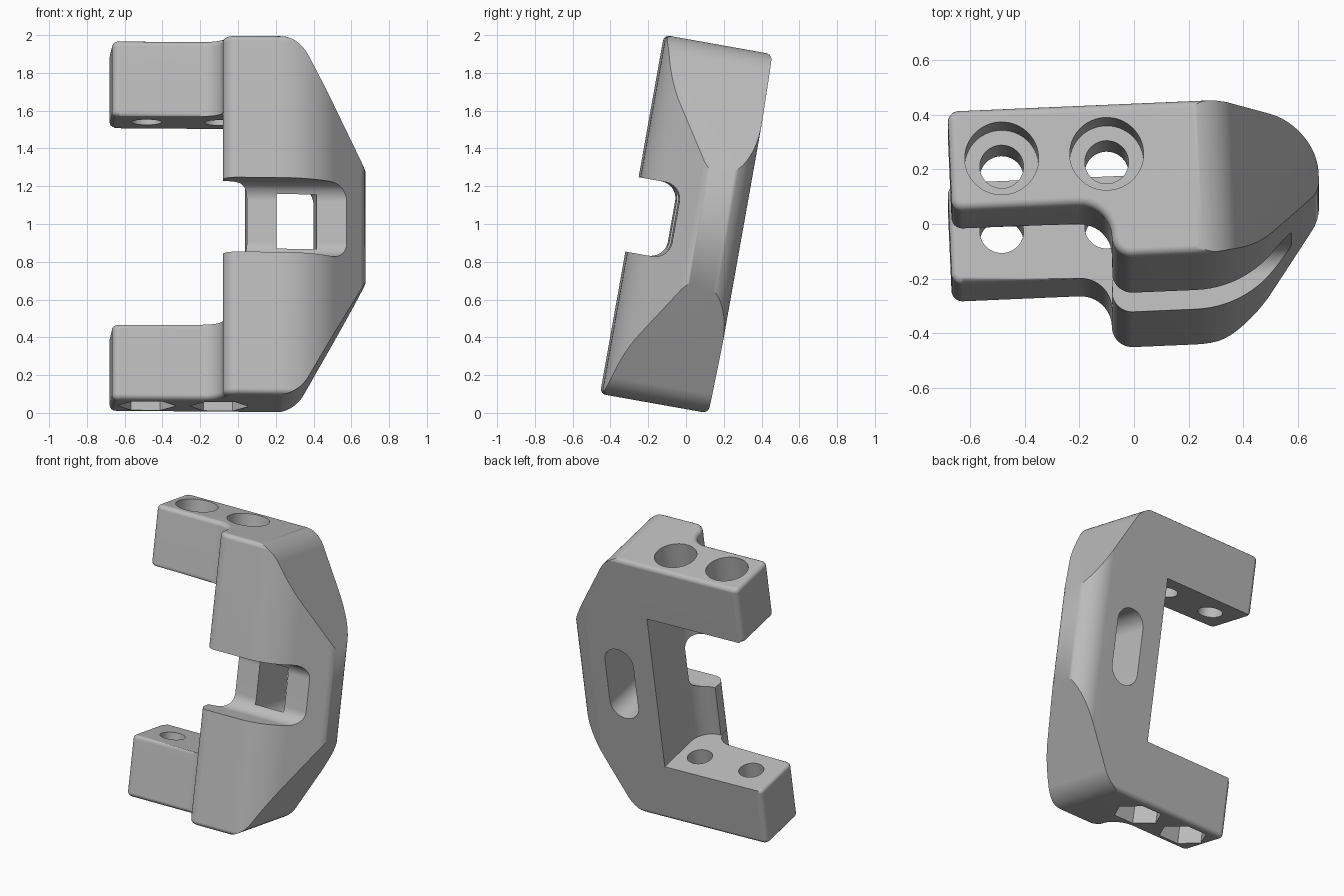
import bpy, bmesh, math
from mathutils import Matrix, Vector

old = bpy.data.objects.get("Cube")
if old:
    bpy.data.objects.remove(old, do_unlink=True)


def rounded(points, steps=12):
    """Outline from (a, b, radius) corners, each filleted by its radius."""
    out = []
    for i, (a, b, r) in enumerate(points):
        c = Vector((a, b))
        if r == 0:
            out.append(c)
            continue
        d0 = (Vector(points[i - 1][:2]) - c).normalized()
        d1 = (Vector(points[(i + 1) % len(points)][:2]) - c).normalized()
        half = d0.angle(d1) / 2
        centre = c + (d0 + d1).normalized() * (r / math.sin(half))
        start = c + d0 * (r / math.tan(half)) - centre
        end = c + d1 * (r / math.tan(half)) - centre
        sweep = start.angle_signed(end)
        for k in range(steps + 1):
            out.append(centre + Matrix.Rotation(-sweep * k / steps, 2) @ start)
    return out


def prism(name, outline, axis, low, high):
    """Extrude an outline along the x, y or z axis."""
    place = {"x": lambda a, b, t: (t, a, b),
             "y": lambda a, b, t: (a, t, b),
             "z": lambda a, b, t: (a, b, t)}[axis]
    bm = bmesh.new()
    rings = [[bm.verts.new(place(a, b, t)) for a, b in outline] for t in (low, high)]
    n = len(outline)
    for ring in rings:
        bm.faces.new(ring)
    for i in range(n):
        j = (i + 1) % n
        bm.faces.new((rings[0][i], rings[0][j], rings[1][j], rings[1][i]))
    bmesh.ops.recalc_face_normals(bm, faces=bm.faces)
    mesh = bpy.data.meshes.new(name)
    bm.to_mesh(mesh)
    bm.free()
    obj = bpy.data.objects.new(name, mesh)
    bpy.context.collection.objects.link(obj)
    return obj


def ngon(x, y, r, sides):
    return [Vector((x + r * math.cos(math.tau * k / sides),
                    y + r * math.sin(math.tau * k / sides))) for k in range(sides)]


def activate(obj):
    bpy.ops.object.select_all(action="DESELECT")
    obj.select_set(True)
    bpy.context.view_layer.objects.active = obj


def cut(obj, cutter):
    mod = obj.modifiers.new("cut", "BOOLEAN")
    mod.operation, mod.solver, mod.object = "DIFFERENCE", "EXACT", cutter
    activate(obj)
    bpy.ops.object.modifier_apply(modifier=mod.name)
    bpy.data.objects.remove(cutter, do_unlink=True)


def bevel_edges(obj, rule, size):
    bm = bmesh.new()
    bm.from_mesh(obj.data)
    edges = [e for e in bm.edges if len(e.link_faces) == 2
             and e.calc_face_angle(0) > 0.5 and rule(e)]
    bmesh.ops.bevel(bm, geom=edges, offset=size, segments=4, profile=0.5,
                    affect="EDGES", clamp_overlap=False)
    bm.to_mesh(obj.data)
    bm.free()


def at_height(e, h):
    return all(abs(abs(v.co.z) - h) < 1e-4 for v in e.verts)


TOP, INNER, BACK = 0.965, 0.56, 0.28

# Body: plan outline extruded upward, with softened rims
plan = rounded([(-0.67, BACK, 0.04), (-0.67, -0.093, 0.04), (-0.09, -0.093, 0.115),
                (-0.09, -0.29, 0.075), (0.385, -0.29, 0.38), (0.68, 0.04, 0.12),
                (0.68, BACK, 0.17)])
body = prism("clamp_bracket", plan, "z", -TOP, TOP)
bevel_edges(body, lambda e: at_height(e, TOP), 0.03)

# Opening between the two arms, with a cove behind the front lip
opening = rounded([(-1, -1, 0), (-0.088, -1, 0), (-0.088, -0.17, 0),
                   (0.05, -0.17, 0.13), (0.05, 1, 0), (-1, 1, 0)])
cut(body, prism("opening_cutter", opening, "z", -INNER, INNER))
bevel_edges(body, lambda e: at_height(e, INNER)
            and max(v.co.x for v in e.verts) < -0.2
            and min(v.co.y for v in e.verts) < BACK - 0.005, 0.025)

# Sloped shoulders, above and below
for s in (1, -1):
    shoulder = rounded([(0, s * 0.972, 0), (0.305, s * 0.966, 0.2), (0.75, s * 0.17, 0),
                        (1, s * 0.17, 0), (1, s * 1.3, 0), (0, s * 1.3, 0)])
    cut(body, prism("shoulder_cutter", shoulder, "y", -1, 1))

# Front notch and the slot through the spine
notch = rounded([(-1, -0.2, 0), (-0.08, -0.2, 0.09), (-0.08, 0.2, 0.09), (-1, 0.2, 0)])
cut(body, prism("notch_cutter", notch, "x", -0.5, 1))
slot = rounded([(0.2, -0.26, 0.105), (0.412, -0.26, 0.105),
                (0.412, 0.26, 0.105), (0.2, 0.26, 0.105)])
cut(body, prism("slot_cutter", slot, "y", -0.088, 1))

# Bolt holes: round recess on top, hexagonal nut pocket below
for x in (-0.48, -0.096):
    y = 0.093
    cut(body, prism("bolt_cutter", ngon(x, y, 0.08, 40), "z", -1.2, 1.2))
    cut(body, prism("recess_cutter", ngon(x, y, 0.135, 48), "z", 0.79, 1.2))
    cut(body, prism("nut_cutter", ngon(x, y, 0.155, 6), "z", -1.2, -0.79))

# Lean the finished part
lean = (Matrix.Translation((0, 0, 1)) @ Matrix.Rotation(math.radians(-10.1), 4, "X")
        @ Matrix.Rotation(math.radians(2.5), 4, "Z"))
body.data.transform(lean)

# Plain grey finish
grey = bpy.data.materials.new("plain_grey")
grey.use_nodes = True
colour = (0.5, 0.5, 0.5, 1)
grey.diffuse_color = colour
grey.node_tree.nodes["Principled BSDF"].inputs["Base Color"].default_value = colour
body.data.materials.clear()
body.data.materials.append(grey)
for f in body.data.polygons:
    f.material_index = 0

activate(body)
bpy.ops.object.shade_smooth_by_angle(angle=math.radians(35))
soft = body.modifiers.new("even_normals", "WEIGHTED_NORMAL")
soft.keep_sharp = True
